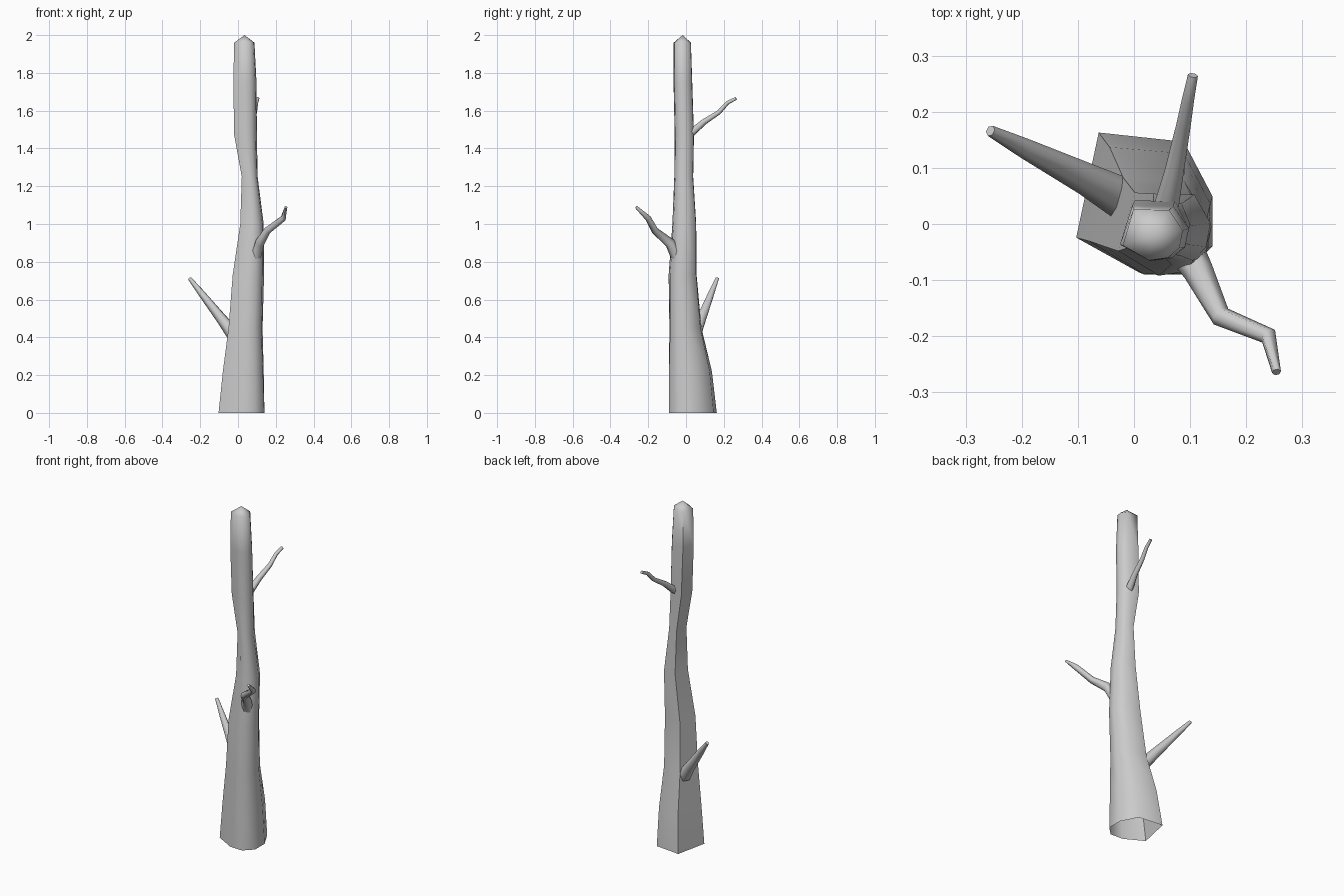
import bpy, bmesh, math
from mathutils import Vector

if "Cube" in bpy.data.objects:
    bpy.data.objects.remove(bpy.data.objects["Cube"])


def finish(name, bm):
    bmesh.ops.recalc_face_normals(bm, faces=bm.faces)
    me = bpy.data.meshes.new(name)
    bm.to_mesh(me)
    bm.free()
    for p in me.polygons:
        p.use_smooth = True
    ob = bpy.data.objects.new(name, me)
    bpy.context.collection.objects.link(ob)
    bpy.ops.object.select_all(action='DESELECT')
    ob.select_set(True)
    bpy.context.view_layer.objects.active = ob
    bpy.ops.object.shade_smooth_by_angle(angle=math.radians(62))
    return ob


def bridge(bm, a, b):
    n = len(a)
    for i in range(n):
        bm.faces.new((a[i], a[(i + 1) % n], b[(i + 1) % n], b[i]))


# Trunk: irregular base outline that evens out as it rises
outline = [(-.67, 1), (.58, .87), (1, .1), (1, -.6), (.58, -1), (-.08, -.97), (-1, -.48)]
# z, x min, x max, y min, y max
sections = [
    (0.00, -.103, .140, -.090, .163),
    (0.22, -.080, .136, -.090, .137),
    (0.45, -.050, .130, -.088, .082),
    (0.73, -.028, .138, -.092, .056),
    (1.00, .012, .136, -.072, .054),
    (1.25, .020, .104, -.062, .038),
    (1.47, -.020, .100, -.060, .042),
    (1.75, -.025, .098, -.066, .033),
    (1.96, -.020, .087, -.065, .026),
]
bm = bmesh.new()
prev = None
for z, x0, x1, y0, y1 in sections:
    t = min(1, z / 0.73) * 0.8
    pts = []
    for p in outline:
        v = Vector(p)
        pts.append(v.lerp(v.normalized(), t))
    lo = [min(p[k] for p in pts) for k in (0, 1)]
    hi = [max(p[k] for p in pts) for k in (0, 1)]
    ring = [bm.verts.new((x0 + (x1 - x0) * (p.x - lo[0]) / (hi[0] - lo[0]),
                          y0 + (y1 - y0) * (p.y - lo[1]) / (hi[1] - lo[1]), z)) for p in pts]
    if prev:
        bridge(bm, prev, ring)
    prev = ring
apex = bm.verts.new((.035, -.018, 2.0))
for i in range(len(prev)):
    bm.faces.new((prev[i], prev[(i + 1) % len(prev)], apex))
finish("trunk", bm)


# Branches: tapered tubes along a short bent path
def branch(name, path, sides=6):
    bm = bmesh.new()
    pts = [Vector(p[:3]) for p in path]
    prev = None
    for i, p in enumerate(pts):
        d = (pts[min(i + 1, len(pts) - 1)] - pts[max(i - 1, 0)]).normalized()
        u = d.cross(Vector((0, 0, 1))).normalized()
        w = u.cross(d)
        r = path[i][3]
        ring = [bm.verts.new(p + r * (math.cos(a) * u + math.sin(a) * w))
                for a in (2 * math.pi * k / sides for k in range(sides))]
        if prev:
            bridge(bm, prev, ring)
        prev = ring
    bm.faces.new(prev)
    finish(name, bm)


branch("lower_left_branch", [(-.02, .045, .41, .038), (-.085, .08, .495, .029),
                             (-.195, .135, .635, .018), (-.256, .166, .712, .010)])
branch("front_branch", [(.095, -.050, .83, .032), (.115, -.085, .90, .027),
                        (.155, -.165, .965, .019), (.240, -.200, 1.03, .016),
                        (.254, -.264, 1.09, .008)])
branch("upper_back_branch", [(.055, .020, 1.475, .023), (.072, .095, 1.54, .017),
                             (.088, .175, 1.592, .013), (.096, .220, 1.642, .011),
                             (.105, .265, 1.665, .009)])
